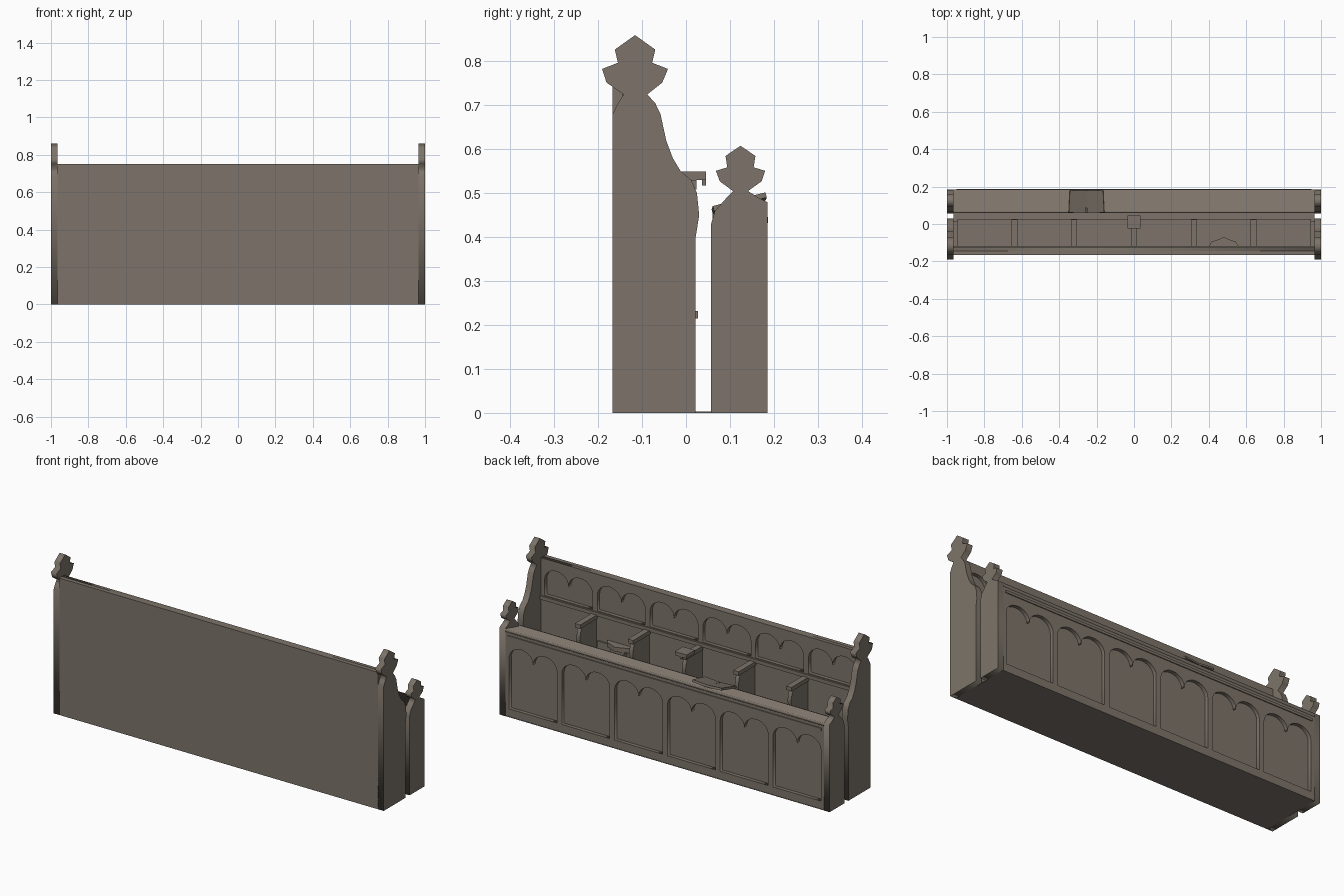
import bpy
from math import sin, cos, pi, atan2
from mathutils import Matrix, Vector

cube = bpy.data.objects.get("Cube")
if cube:
    bpy.data.objects.remove(cube)

wood = bpy.data.materials.new("weathered_oak")
wood.use_nodes = True
COLOUR = (0.205, 0.175, 0.143, 1)
wood.diffuse_color = COLOUR
wood.node_tree.nodes["Principled BSDF"].inputs["Base Color"].default_value = COLOUR


def box(name, x0, x1, y0, y1, z0, z1):
    bpy.ops.mesh.primitive_cube_add(size=1)
    ob = bpy.context.object
    ob.name = name
    ob.data.transform(Matrix.Diagonal((x1 - x0, y1 - y0, z1 - z0, 1)))
    ob.location = ((x0 + x1) / 2, (y0 + y1) / 2, (z0 + z1) / 2)
    ob.data.materials.append(wood)
    return ob


def plate(name, outlines, facing, low, high):
    """Filled outlines (inner ones become holes), extruded along x, y or z."""
    curve = bpy.data.curves.new(name, "CURVE")
    curve.dimensions = "2D"
    curve.fill_mode = "BOTH"
    curve.extrude = (high - low) / 2
    for pts in outlines:
        spline = curve.splines.new("POLY")
        spline.points.add(len(pts) - 1)
        for point, (u, v) in zip(spline.points, pts):
            point.co = (u, v, 0, 1)
        spline.use_cyclic_u = True
    temp = bpy.data.objects.new(name + "_outline", curve)
    bpy.context.collection.objects.link(temp)
    graph = bpy.context.evaluated_depsgraph_get()
    mesh = bpy.data.meshes.new_from_object(temp.evaluated_get(graph))
    bpy.data.objects.remove(temp)
    mid = (low + high) / 2
    if facing == "x":
        turn = Matrix(((0, 0, 1, mid), (1, 0, 0, 0), (0, 1, 0, 0), (0, 0, 0, 1)))
    elif facing == "y":
        turn = Matrix(((1, 0, 0, 0), (0, 0, -1, mid), (0, 1, 0, 0), (0, 0, 0, 1)))
    else:
        turn = Matrix.Translation((0, 0, mid))
    mesh.transform(turn)
    mesh.materials.clear()
    mesh.materials.append(wood)
    ob = bpy.data.objects.new(name, mesh)
    bpy.context.collection.objects.link(ob)
    return ob


def rect(x0, x1, z0, z1):
    return [(x0, z0), (x1, z0), (x1, z1), (x0, z1)]


def twin_arch(cx, z0, spring, rise, half=0.145):
    """Opening topped by two round lobes meeting in a cusp."""
    pts = [(cx - half, z0), (cx + half, z0)]
    r = half / 2
    for lobe in (cx + r, cx - r):
        for i in range(13):
            a = pi * i / 12
            if lobe < cx and i == 0:
                continue
            pts.append((lobe + r * cos(a), spring + rise * sin(a)))
    return pts


BAYS = [-0.8 + 0.32 * i for i in range(6)]
DIVIDERS = [-0.64 + 0.32 * i for i in range(5)]

# Carved ends: silhouette in (y, z), with a leaf-shaped finial
seat_end = [
    (-0.167, 0), (0.022, 0), (0.022, 0.4), (0.03, 0.45), (0.025, 0.5), (0.012, 0.53),
    (-0.012, 0.55), (-0.03, 0.58), (-0.045, 0.62), (-0.058, 0.68), (-0.07, 0.705),
    (-0.088, 0.725), (-0.054, 0.752), (-0.041, 0.783), (-0.077, 0.797), (-0.07, 0.827),
    (-0.116, 0.86), (-0.162, 0.827), (-0.155, 0.797), (-0.191, 0.783), (-0.181, 0.752),
    (-0.142, 0.725), (-0.155, 0.705), (-0.167, 0.68)]
desk_end = [
    (0.057, 0), (0.185, 0), (0.185, 0.48), (0.165, 0.49), (0.141, 0.505), (0.172, 0.527),
    (0.18, 0.551), (0.154, 0.559), (0.158, 0.585), (0.124, 0.608), (0.09, 0.585),
    (0.094, 0.559), (0.068, 0.551), (0.077, 0.527), (0.107, 0.505), (0.09, 0.487),
    (0.066, 0.46), (0.057, 0.43)]
for side, x0, x1 in (("left", 0.966, 1), ("right", -1, -0.966)):
    plate("seat_end_" + side, [seat_end], "x", x0, x1)
    plate("desk_end_" + side, [desk_end], "x", x0, x1)

# Floor and back wall with its arcade
box("floor", -0.966, 0.966, -0.166, 0.184, 0, 0.003)
box("back_wall_lower", -1, 1, -0.167, -0.145, 0, 0.67)
box("back_wall_upper", -0.966, 0.966, -0.167, -0.145, 0.67, 0.75)
plate("back_arcade", [rect(-0.966, 0.966, 0.003, 0.75)] +
      [twin_arch(x, 0.55, 0.635, 0.065) for x in BAYS], "y", -0.145, -0.125)
box("back_ledge", -0.966, 0.966, -0.125, -0.117, 0.525, 0.545)

# Seats
box("seat_riser", -0.966, 0.966, -0.125, 0.015, 0.003, 0.215)
box("seat_board", -0.945, 0.945, -0.125, 0.027, 0.215, 0.232)

# Dividers with armrests
divider = [(-0.125, 0.232), (-0.03, 0.232), (-0.03, 0.35), (-0.01, 0.38), (0.012, 0.41),
           (0.02, 0.45), (0.012, 0.49), (0.0, 0.51), (-0.125, 0.51)]
for i, x in enumerate(DIVIDERS):
    plate(f"divider_{i + 1}", [divider], "x", x - 0.011, x + 0.011)
    box(f"armrest_{i + 1}", x - 0.016, x + 0.016, -0.125, 0.024, 0.508, 0.53)

# Tipped-up seat with its small bracket ledge
box("raised_seat", 0.34, 0.62, -0.125, -0.117, 0.232, 0.39)
ledge = [(0.40, -0.12), (0.56, -0.12), (0.545, -0.095), (0.515, -0.085),
         (0.48, -0.07), (0.445, -0.085), (0.415, -0.095)]
plate("raised_seat_ledge", [ledge], "z", 0.385, 0.41)
box("raised_seat_bracket", 0.44, 0.52, -0.12, -0.09, 0.32, 0.385)

# Closed book on the middle armrest, with a marker ribbon
box("armrest_book", -0.036, 0.036, -0.025, 0.045, 0.53, 0.55)
box("book_ribbon", -0.006, 0.006, 0.036, 0.045, 0.518, 0.535)

# Desk: arcaded front, plain inner panel, sloping top
plate("desk_arcade", [rect(-0.966, 0.966, 0.003, 0.465)] +
      [twin_arch(x, 0.045, 0.325, 0.062) for x in BAYS], "y", 0.162, 0.182)
box("desk_panel", -0.966, 0.966, 0.152, 0.162, 0.003, 0.465)
box("desk_moulding", -0.95, 0.95, 0.178, 0.187, 0.432, 0.446)
box("desk_inner_panel", -0.966, 0.966, 0.06, 0.07, 0.003, 0.44)
top = [(0.06, 0.43), (0.185, 0.463), (0.185, 0.479), (0.07, 0.449), (0.07, 0.456), (0.06, 0.453)]
plate("desk_top", [top], "x", -0.966, 0.966)

# Open book resting on the slope
slope = atan2(0.03, 0.115)
for name, x, roll, turn in (("left", -0.208, -0.08, 0.03), ("right", -0.3, 0.08, -0.03)):
    page = box("open_book_" + name, -0.046, 0.046, -0.062, 0.062, -0.006, 0.006)
    page.location = Vector((x, 0.121, 0.477))
    page.rotation_euler = (slope, roll, turn)
